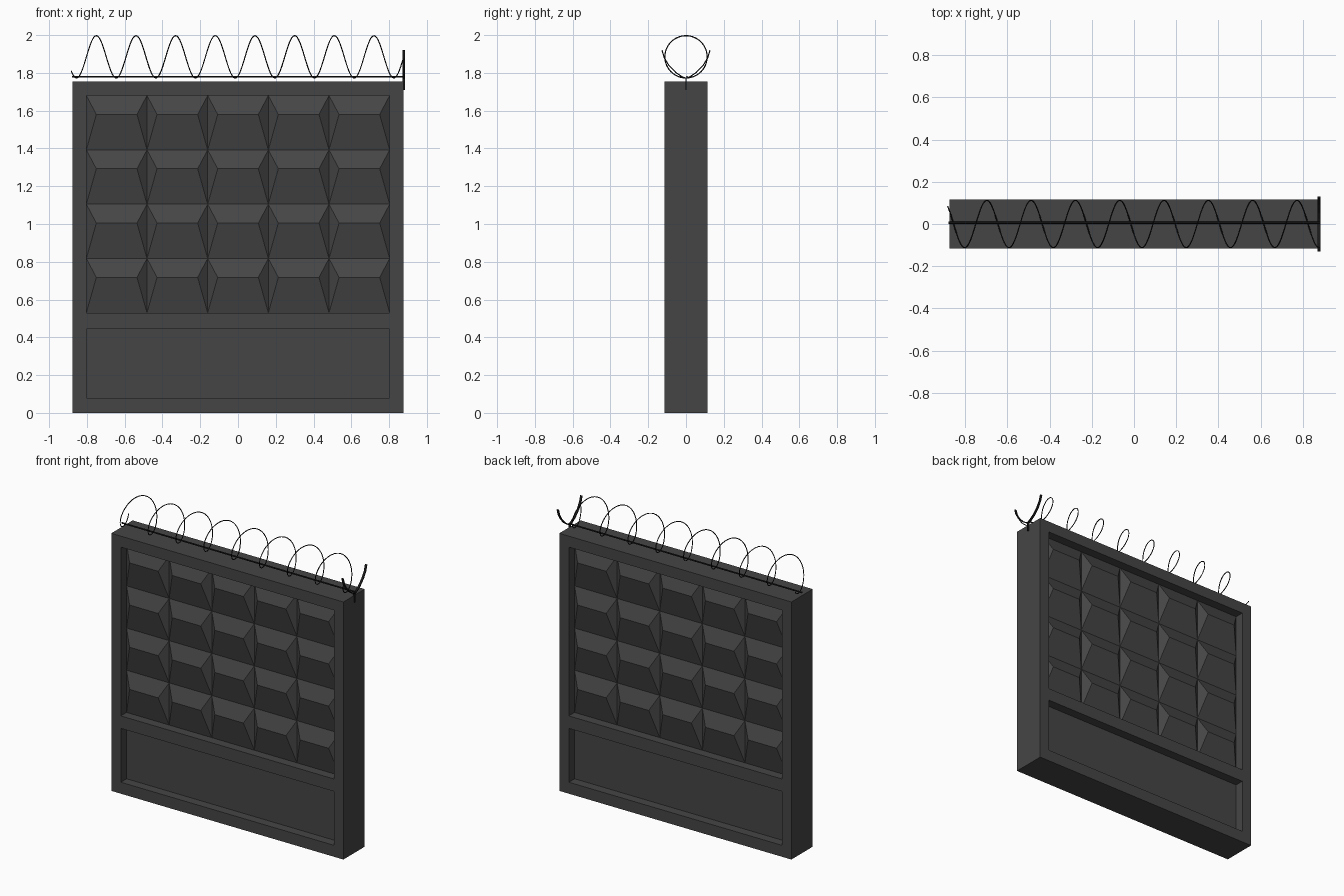
import bpy, bmesh, math

if "Cube" in bpy.data.objects:
    bpy.data.objects.remove(bpy.data.objects["Cube"])


def material(name, value):
    m = bpy.data.materials.new(name)
    m.diffuse_color = (value, value, value, 1)
    m.use_nodes = True
    m.node_tree.nodes["Principled BSDF"].inputs["Base Color"].default_value = m.diffuse_color
    return m


concrete = material("dark_concrete", 0.06)
steel = material("black_steel", 0.01)


def add_mesh(name, bm, mat):
    bmesh.ops.remove_doubles(bm, verts=bm.verts, dist=1e-5)
    bmesh.ops.recalc_face_normals(bm, faces=bm.faces)
    me = bpy.data.meshes.new(name)
    bm.to_mesh(me)
    bm.free()
    ob = bpy.data.objects.new(name, me)
    bpy.context.collection.objects.link(ob)
    me.materials.append(mat)
    return ob


def add_wire(name, pts, radius):
    cu = bpy.data.curves.new(name, 'CURVE')
    cu.dimensions = '3D'
    cu.bevel_depth = radius
    cu.bevel_resolution = 1
    cu.use_fill_caps = True
    sp = cu.splines.new('POLY')
    sp.points.add(len(pts) - 1)
    for p, co in zip(sp.points, pts):
        p.co = (*co, 1)
    ob = bpy.data.objects.new(name, cu)
    bpy.context.collection.objects.link(ob)
    cu.materials.append(steel)
    return ob


# Concrete panel: grid of cells, recessed on both sides
HALF, FLOOR, RIDGE = 0.115, 0.053, 0.043
W = 0.803
xs = [-0.875] + [-W + 2 * W * i / 5 for i in range(6)] + [0.875]
zs = [0, 0.078, 0.445] + [0.53 + 1.15 * i / 4 for i in range(5)] + [1.755]
NX, NZ = len(xs) - 1, len(zs) - 1


def recessed(i, k):
    return 0 < i < NX - 1 and (k == 1 or 3 <= k < NZ - 1)


bm = bmesh.new()


def face(*pts):
    bm.faces.new([bm.verts.new(p) for p in pts])


for s in (-1, 1):
    for i in range(NX):
        for k in range(NZ):
            x0, x1, z0, z1 = xs[i], xs[i + 1], zs[k], zs[k + 1]
            corners = [(x0, z0), (x1, z0), (x1, z1), (x0, z1)]
            y = s * (FLOOR if recessed(i, k) else HALF)
            a, b, c, d = [(x, y, z) for x, z in corners]
            if k >= 3 and recessed(i, k):
                # hipped relief tile, ridge one third down from its top
                yr, zr = s * (FLOOR + RIDGE), z1 - 0.1
                l, r = (x0 + 0.053, yr, zr), (x1 - 0.053, yr, zr)
                face(a, b, r, l)
                face(l, r, c, d)
                face(a, l, d)
                face(b, c, r)
            else:
                face(a, b, c, d)
            # recess walls
            if recessed(i, k):
                sides = [(0, -1), (1, 0), (0, 1), (-1, 0)]
                for n, (di, dk) in enumerate(sides):
                    if not recessed(i + di, k + dk):
                        (xa, za), (xb, zb) = corners[n], corners[(n + 1) % 4]
                        face((xa, y, za), (xb, y, zb),
                             (xb, s * HALF, zb), (xa, s * HALF, za))
# outer rim
for z in (zs[0], zs[-1]):
    for x0, x1 in zip(xs, xs[1:]):
        face((x0, -HALF, z), (x1, -HALF, z), (x1, HALF, z), (x0, HALF, z))
for x in (xs[0], xs[-1]):
    for z0, z1 in zip(zs, zs[1:]):
        face((x, -HALF, z0), (x, HALF, z0), (x, HALF, z1), (x, -HALF, z1))
add_mesh("fence_panel", bm, concrete)

# Coiled wire along the top
R, CZ, PITCH = 0.112, 1.885, 0.21
coil = []
for n in range(341):
    x = -0.883 + 1.76 * n / 340
    t = math.tau * (x + 0.75) / PITCH
    coil.append((x, R * math.sin(t), CZ + R * math.cos(t)))
add_wire("wire_coil", coil, 0.003)

# Straight support wire
add_wire("support_wire", [(-0.88, 0.006, 1.779), (0.88, 0.006, 1.779)], 0.005)


# Flat-strip bracket: curved arms and stem
def add_strip(name, path):
    global bm
    bm = bmesh.new()
    for (y0, z0), (y1, z1) in zip(path, path[1:]):
        face((0.87, y0, z0), (0.885, y0, z0), (0.885, y1, z1), (0.87, y1, z1))
    ob = add_mesh(name, bm, steel)
    mod = ob.modifiers.new("thickness", 'SOLIDIFY')
    mod.thickness = 0.006
    mod.offset = 0


arm = [(0.127, 1.92), (0.115, 1.88), (0.092, 1.842), (0.055, 1.803), (0.025, 1.782)]
add_strip("bracket_arms", [(-y, z) for y, z in arm] + [(0, 1.771)] + arm[::-1])
add_strip("bracket_stem", [(0, 1.71), (0, 1.773)])
